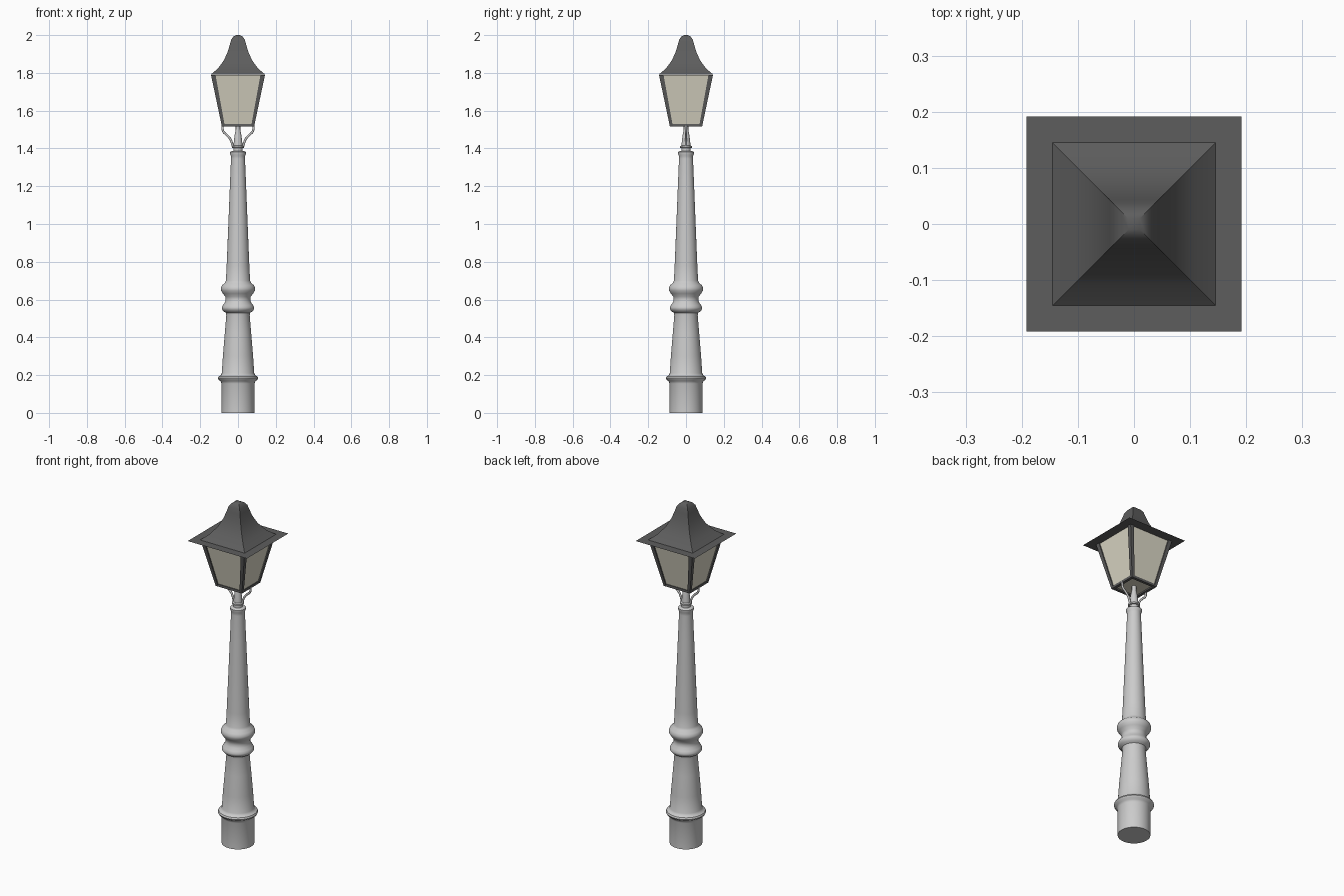
import bpy, bmesh, math

if "Cube" in bpy.data.objects:
    bpy.data.objects.remove(bpy.data.objects["Cube"])

def material(name, rgb):
    m = bpy.data.materials.new(name)
    m.diffuse_color = (*rgb, 1)
    m.use_nodes = True
    m.node_tree.nodes["Principled BSDF"].inputs["Base Color"].default_value = m.diffuse_color
    return m

dark = material("dark_metal", (0.11, 0.11, 0.11))
cream = material("cream_glass", (0.72, 0.69, 0.57))

def finish(name, bm, mat=None, smooth=None):
    bmesh.ops.recalc_face_normals(bm, faces=bm.faces)
    me = bpy.data.meshes.new(name)
    bm.to_mesh(me)
    bm.free()
    ob = bpy.data.objects.new(name, me)
    bpy.context.collection.objects.link(ob)
    if mat:
        me.materials.append(mat)
    if smooth:
        bpy.ops.object.select_all(action='DESELECT')
        ob.select_set(True)
        bpy.context.view_layer.objects.active = ob
        bpy.ops.object.shade_smooth_by_angle(angle=math.radians(smooth))
    return ob

def loft(name, sections, n, mat=None, smooth=None):
    """Stack of horizontal n-gon sections (cx, cy, z, r); r is half width when n is 4."""
    bm = bmesh.new()
    k, a0 = (math.sqrt(2), math.pi / 4) if n == 4 else (1, 0)
    rings = []
    for cx, cy, z, r in sections:
        angles = [a0 + 2 * math.pi * i / n for i in range(n)]
        rings.append([bm.verts.new((cx + k * r * math.cos(a), cy + k * r * math.sin(a), z))
                      for a in angles])
    for a, b in zip(rings, rings[1:]):
        for i in range(n):
            j = (i + 1) % n
            bm.faces.new((a[i], a[j], b[j], b[i]))
    bm.faces.new(rings[0])
    if len(rings) > 1:
        bm.faces.new(rings[-1])
    return finish(name, bm, mat, smooth)

def lathe(name, profile, n=40):
    return loft(name, [(0, 0, z, r) for r, z in profile], n, None, 40)

# Turned post with its mouldings
lathe("post", [
    (.087, 0), (.087, .155), (.092, .168), (.103, .175), (.107, .184), (.103, .193),
    (.092, .198), (.086, .21), (.08, .30), (.07, .42), (.062, .515), (.064, .53),
    (.077, .538), (.085, .549), (.086, .558), (.08, .57), (.069, .585), (.065, .60),
    (.067, .615), (.08, .632), (.09, .648), (.091, .66), (.085, .675), (.07, .688),
    (.064, .70), (.06, .78), (.051, 1.0), (.043, 1.2), (.037, 1.345), (.037, 1.36),
    (.042, 1.37), (.042, 1.38), (.036, 1.385), (.026, 1.387)])

# Collar and tapered stem under the lantern
lathe("collar", [(.025, 1.38), (.025, 1.402), (.033, 1.404), (.033, 1.412), (.024, 1.415)])
lathe("stem", [(.024, 1.41), (.022, 1.44), (.017, 1.475), (.012, 1.50), (.012, 1.525)], 24)

# Curved side brackets
for side, s in (("left", -1), ("right", 1)):
    cu = bpy.data.curves.new(side + "_bracket", 'CURVE')
    cu.dimensions = '3D'
    cu.bevel_depth = .006
    cu.bevel_resolution = 2
    cu.resolution_u = 6
    cu.use_fill_caps = True
    path = [(.082, 1.522), (.079, 1.492), (.058, 1.470), (.040, 1.448), (.027, 1.412)]
    sp = cu.splines.new('BEZIER')
    sp.bezier_points.add(len(path) - 1)
    for p, (x, z) in zip(sp.bezier_points, path):
        p.co = (s * x, 0, z)
        p.handle_left_type = p.handle_right_type = 'AUTO'
    ob = bpy.data.objects.new(side + "_bracket", cu)
    bpy.context.collection.objects.link(ob)

# Glass body of the lantern
Z0, Z1 = 1.515, 1.79
loft("glass", [(0, 0, Z0 + .008, .080), (0, 0, Z1 - .001, .136)], 4, cream)

# Tapered corner bars and bottom rim of the frame
for sx in (-1, 1):
    for sy in (-1, 1):
        loft("corner_bar", [(sx * .077, sy * .077, Z0, .008),
                            (sx * .131, sy * .131, Z1, .012)], 4, dark)

def box(name, centre, size, mat):
    bm = bmesh.new()
    bmesh.ops.create_cube(bm, size=1)
    bmesh.ops.scale(bm, vec=size, verts=bm.verts)
    bmesh.ops.translate(bm, vec=centre, verts=bm.verts)
    return finish(name, bm, mat)

for s in (-1, 1):
    box("bottom_rim", (0, s * .077, Z0 + .007), (.16, .016, .014), dark)
    box("bottom_rim", (s * .077, 0, Z0 + .007), (.016, .16, .014), dark)

# Flat sheet brim and bell-shaped square roof
loft("brim", [(0, 0, Z1, .192)], 4, dark)
roof = [(.145, Z1 + .001), (.108, 1.821), (.075, 1.866), (.055, 1.91), (.043, 1.95),
        (.036, 1.976), (.025, 1.992), (.010, 2.0)]
loft("roof", [(0, 0, z, r) for r, z in roof], 4, dark, 30)
